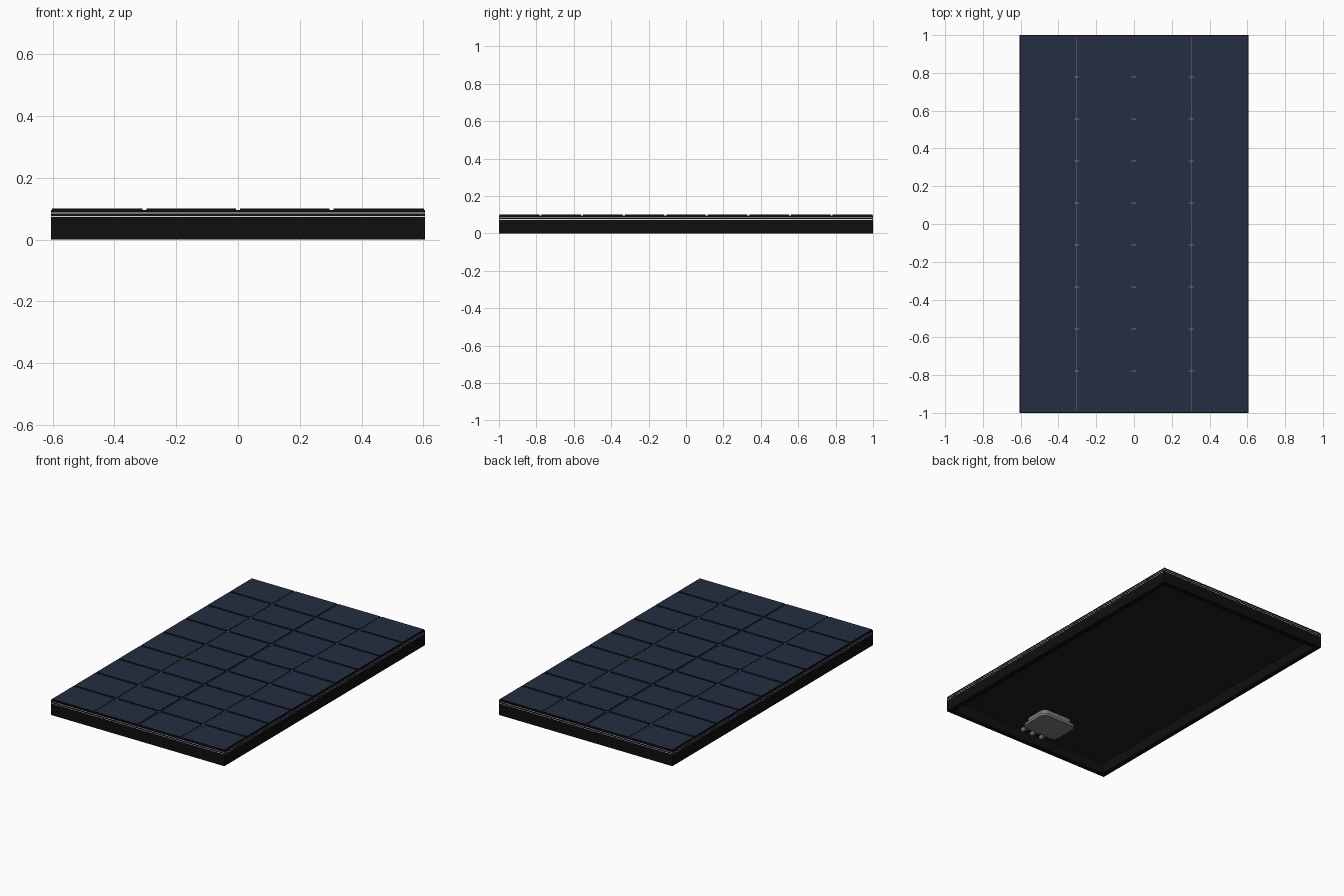
import bpy, bmesh, math
from mathutils import Matrix

if "Cube" in bpy.data.objects:
    bpy.data.objects.remove(bpy.data.objects["Cube"])

W, L = 0.605, 1.0          # half width and half length
COLS, ROWS = 4, 9


def mat(name, rgb):
    m = bpy.data.materials.new(name)
    m.diffuse_color = (*rgb, 1)
    m.use_nodes = True
    m.node_tree.nodes["Principled BSDF"].inputs["Base Color"].default_value = m.diffuse_color
    return m


NAVY = mat("navy cell", (0.017, 0.027, 0.056))
BLACK = mat("black frame", (0.0045, 0.0045, 0.0045))
BACK = mat("dark backsheet", (0.011, 0.015, 0.017))
GREY = mat("mid grey", (0.19, 0.195, 0.19))
PALE = mat("pale seal", (0.75, 0.76, 0.72))


def finish(name, bm, *mats):
    me = bpy.data.meshes.new(name)
    bm.to_mesh(me)
    bm.free()
    ob = bpy.data.objects.new(name, me)
    bpy.context.collection.objects.link(ob)
    for m in mats:
        me.materials.append(m)
    return ob


def add_box(bm, x0, x1, y0, y1, z0, z1):
    M = Matrix.Translation(((x0 + x1) / 2, (y0 + y1) / 2, (z0 + z1) / 2))
    M = M @ Matrix.Diagonal((x1 - x0, y1 - y0, z1 - z0, 1))
    bmesh.ops.create_cube(bm, size=1, matrix=M)


def box(name, m, *dims):
    bm = bmesh.new()
    add_box(bm, *dims)
    return finish(name, bm, m)


def ring(name, m, inset, width, z0, z1):
    """Closed rectangular ring swept from a rectangular section."""
    bm = bmesh.new()
    loops = []
    for i, z in ((inset, z0), (inset, z1), (inset + width, z1), (inset + width, z0)):
        a, b = W - i, L - i
        loops.append([bm.verts.new((sx * a, sy * b, z))
                      for sx, sy in ((-1, -1), (1, -1), (1, 1), (-1, 1))])
    for k in range(4):
        p, q = loops[k], loops[(k + 1) % 4]
        for j in range(4):
            bm.faces.new((p[j], p[(j + 1) % 4], q[(j + 1) % 4], q[j]))
    bmesh.ops.recalc_face_normals(bm, faces=bm.faces)
    return finish(name, bm, m)


# Frame: deep lower rail, two pale seal lines and the upper rails
ring("lower_frame", BLACK, 0, 0.03, 0, 0.073)
ring("lower_seal", PALE, 0.001, 0.028, 0.073, 0.0765)
ring("middle_rail", BLACK, 0, 0.03, 0.0765, 0.084)
ring("upper_seal", PALE, 0.001, 0.028, 0.084, 0.0875)
ring("upper_rail", BLACK, 0, 0.03, 0.0875, 0.095)

# Backsheet and the plate carrying the cells
box("backsheet", BACK, -W + 0.02, W - 0.02, -L + 0.02, L - 0.02, 0.068, 0.085)
box("cell_plate", NAVY, -W + 0.005, W - 0.005, -L + 0.005, L - 0.005, 0.09, 0.0955)

# Cell grid: navy tops, black edges
px, py, gap = 2 * W / COLS, 2 * L / ROWS, 0.012
bm = bmesh.new()
for i in range(COLS):
    for j in range(ROWS):
        x0, y0 = -W + i * px, -L + j * py
        add_box(bm,
                x0 + (0.004 if i == 0 else gap / 2),
                x0 + px - (0.004 if i == COLS - 1 else gap / 2),
                y0 + (0.004 if j == 0 else gap / 2),
                y0 + py - (0.004 if j == ROWS - 1 else gap / 2),
                0.095, 0.1)
bm.normal_update()
for f in bm.faces:
    f.material_index = 0 if f.normal.z > 0.5 else 1
finish("solar_cells", bm, NAVY, BLACK)

# Thin contact ribbons and crossing pads on the floor of the gaps
bm = bmesh.new()
for s in (-1, 1):
    add_box(bm, s * px - 0.002, s * px + 0.002, -L + 0.01, L - 0.01, 0.0953, 0.096)
for i in (-1, 0, 1):
    for j in range(1, ROWS):
        y = -L + j * py
        add_box(bm, i * px - 0.012, i * px + 0.012, y - 0.003, y + 0.003, 0.0953, 0.0962)
finish("contact_ribbons", bm, GREY)


# Junction box under the -y end: rounded body and wider lid
def rounded_box(name, cy, sx, sy, z0, z1, r):
    bm = bmesh.new()
    add_box(bm, -sx / 2, sx / 2, cy - sy / 2, cy + sy / 2, z0, z1)
    up = [e for e in bm.edges if abs(e.verts[0].co.z - e.verts[1].co.z) > 0.001]
    bmesh.ops.bevel(bm, geom=up, offset=r, segments=5, profile=0.5, affect='EDGES')
    return finish(name, bm, GREY)


rounded_box("junction_body", -0.78, 0.22, 0.17, 0.03, 0.07, 0.035)
rounded_box("junction_lid", -0.78, 0.25, 0.20, 0.018, 0.034, 0.035)

# Three cable glands, each a stem with a thicker collar
bm = bmesh.new()
for x in (-0.07, 0, 0.07):
    for y, r, d in ((-0.90, 0.009, 0.09), (-0.925, 0.014, 0.035)):
        M = Matrix.Translation((x, y, 0.045)) @ Matrix.Rotation(math.pi / 2, 4, 'X')
        bmesh.ops.create_cone(bm, cap_ends=True, segments=16, radius1=r, radius2=r,
                              depth=d, matrix=M)
glands = finish("cable_glands", bm, GREY)
bpy.context.view_layer.objects.active = glands
glands.select_set(True)
bpy.ops.object.shade_smooth_by_angle()
